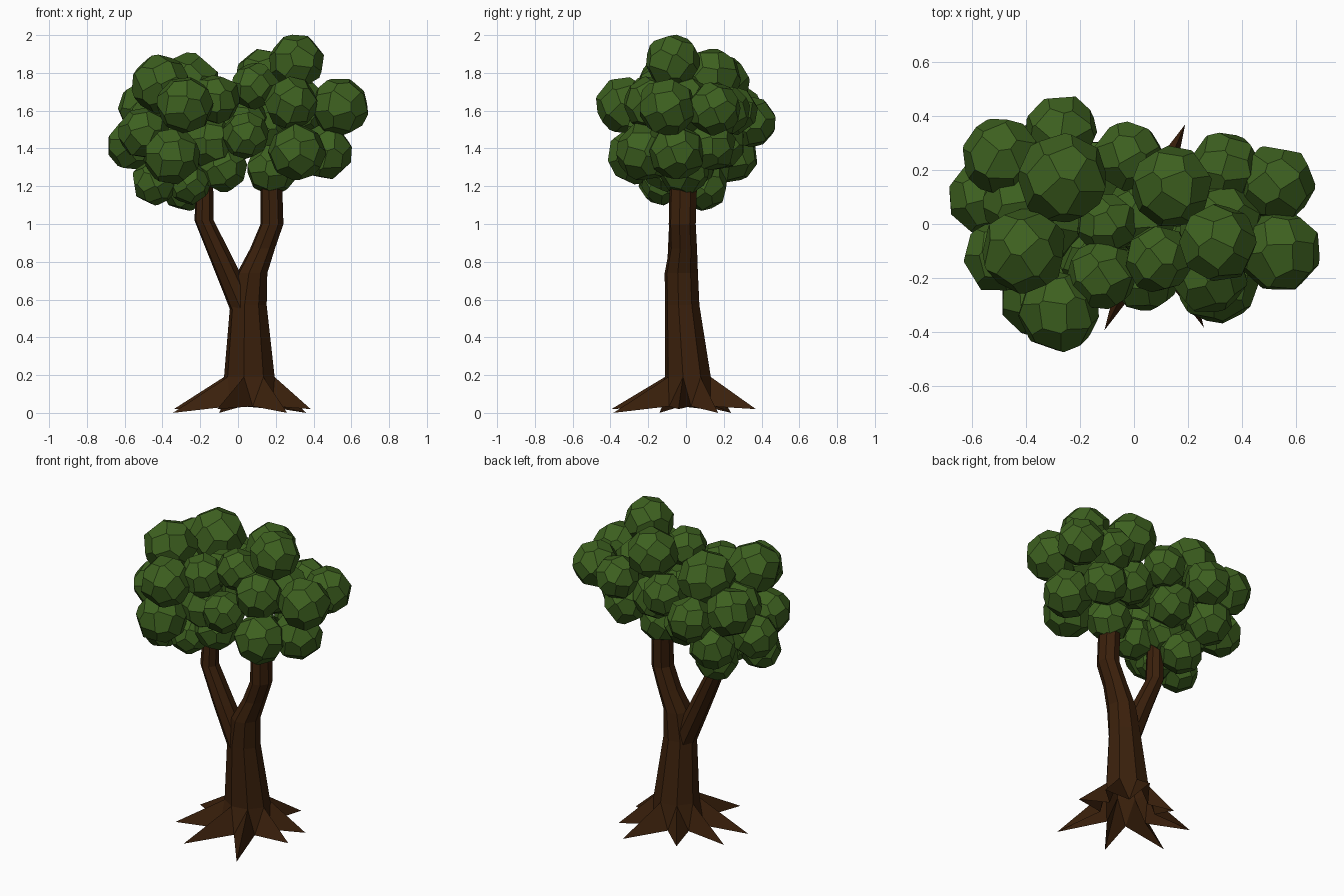
import bpy, bmesh, math, random
from mathutils import Vector, Euler

if "Cube" in bpy.data.objects:
    bpy.data.objects.remove(bpy.data.objects["Cube"])

random.seed(4)


def material(name, color):
    m = bpy.data.materials.new(name)
    m.diffuse_color = (*color, 1)
    m.use_nodes = True
    m.node_tree.nodes["Principled BSDF"].inputs["Base Color"].default_value = m.diffuse_color
    return m


BARK = material("brown bark", (0.043, 0.0145, 0.0035))
LEAF = material("green leaves", (0.047, 0.118, 0.014))


def finish(bm, name, mat):
    bmesh.ops.recalc_face_normals(bm, faces=bm.faces)
    me = bpy.data.meshes.new(name)
    bm.to_mesh(me)
    bm.free()
    me.materials.append(mat)
    ob = bpy.data.objects.new(name, me)
    bpy.context.collection.objects.link(ob)
    return ob


def ring(bm, x, y, z, rx, ry, n=8, phase=math.radians(-12)):
    return [bm.verts.new((x + rx * math.cos(phase + math.tau * i / n),
                          y + ry * math.sin(phase + math.tau * i / n), z)) for i in range(n)]


def tube(bm, sections):
    """Loft eight-sided rings, open at the bottom, capped on top."""
    rings = [ring(bm, *s) for s in sections]
    for a, b in zip(rings, rings[1:]):
        for i in range(8):
            j = (i + 1) % 8
            bm.faces.new((a[i], a[j], b[j], b[i]))
    bm.faces.new(rings[-1])
    return rings[0]


# Trunk running into the right branch: x, y, z, rx, ry
bm = bmesh.new()
base = tube(bm, [(0.06, 0.01, 0.19, 0.137, 0.124), (0.055, -0.02, 0.57, 0.099, 0.093),
                 (0.075, -0.025, 0.74, 0.082, 0.09), (0.13, -0.015, 0.87, 0.067, 0.075),
                 (0.18, -0.02, 1.0, 0.062, 0.073), (0.175, -0.012, 1.3, 0.057, 0.075)])

# Roots: pointed tips with valleys between them, open underneath
tips = [(0.385, -0.04), (0.36, 0.17), (0.19, 0.37), (-0.1, 0.24),
        (-0.34, 0.1), (-0.345, -0.14), (-0.11, -0.395), (0.26, -0.385)]
tip_v = [bm.verts.new((x, y, 0.0 if i % 2 else 0.02)) for i, (x, y) in enumerate(tips)]
valley = ring(bm, 0.05, 0.0, 0.035, 0.16, 0.155, phase=math.radians(10))
for i in range(8):
    j = (i + 1) % 8
    bm.faces.new((base[i], tip_v[i], valley[i]))
    bm.faces.new((base[i], valley[i], base[j]))
    bm.faces.new((base[j], valley[i], tip_v[j]))
finish(bm, "trunk_and_roots", BARK)

# Left branch
bm = bmesh.new()
tube(bm, [(0.035, -0.02, 0.54, 0.076, 0.08), (-0.08, -0.03, 0.8, 0.064, 0.07),
          (-0.18, -0.03, 1.02, 0.052, 0.06), (-0.175, -0.02, 1.25, 0.044, 0.052)])
finish(bm, "left_branch", BARK)


def leaf_ball(n=26):
    """Faceted ball of n flat faces, each touching a sphere at evenly spread points."""
    pts = bmesh.new()
    for i in range(n):
        h = 1 - (2 * i + 1) / n
        a = i * math.pi * (3 - math.sqrt(5))
        s = math.sqrt(1 - h * h)
        pts.verts.new((s * math.cos(a), s * math.sin(a), h))
    bmesh.ops.convex_hull(pts, input=pts.verts[:])
    pts.normal_update()
    ball = bmesh.new()
    for f in pts.faces:
        ball.verts.new(f.normal / f.normal.dot(f.verts[0].co))
    pts.free()
    bmesh.ops.remove_doubles(ball, verts=ball.verts[:], dist=0.01)
    bmesh.ops.convex_hull(ball, input=ball.verts[:])
    bmesh.ops.dissolve_limit(ball, angle_limit=math.radians(6),
                             verts=ball.verts[:], edges=ball.edges[:])
    return ball


# Leaf clumps: x, y, z, radius
def crown(name, clumps):
    bm = bmesh.new()
    ball = leaf_ball()
    for x, y, z, r in clumps:
        turn = Euler([random.uniform(0, math.tau) for _ in range(3)]).to_matrix()
        new = {v: bm.verts.new(turn @ v.co * r * 0.945 + Vector((x, y, z))) for v in ball.verts}
        for f in ball.faces:
            bm.faces.new([new[v] for v in f.verts])
    ball.free()
    finish(bm, name, LEAF)


crown("left_crown", [
    (-0.28, -0.325, 1.63, 0.145), (-0.35, -0.27, 1.36, 0.145), (-0.50, -0.12, 1.48, 0.13),
    (-0.41, -0.10, 1.74, 0.15), (-0.265, 0.17, 1.74, 0.16), (-0.56, 0.10, 1.42, 0.13),
    (-0.44, -0.13, 1.22, 0.115), (-0.28, 0.09, 1.20, 0.125), (-0.08, -0.10, 1.30, 0.125),
    (-0.15, -0.12, 1.43, 0.13), (-0.12, -0.19, 1.66, 0.125), (-0.27, 0.345, 1.54, 0.13),
    (-0.49, 0.25, 1.61, 0.14), (-0.10, 0.0, 1.64, 0.11), (-0.36, 0.24, 1.36, 0.135),
    (-0.13, 0.18, 1.42, 0.13), (-0.32, 0.02, 1.45, 0.15), (-0.26, -0.12, 1.22, 0.11),
    (-0.42, 0.08, 1.57, 0.14), (-0.20, 0.04, 1.32, 0.12)])
crown("right_crown", [
    (0.04, -0.20, 1.47, 0.12), (0.31, -0.22, 1.38, 0.145), (0.46, -0.05, 1.38, 0.14),
    (0.28, -0.19, 1.64, 0.135), (0.31, -0.07, 1.86, 0.14), (0.54, -0.10, 1.62, 0.148),
    (0.53, 0.15, 1.61, 0.135), (0.09, -0.13, 1.73, 0.12), (0.14, 0.14, 1.78, 0.145),
    (0.34, 0.21, 1.60, 0.125), (-0.02, 0.25, 1.60, 0.125), (0.18, -0.01, 1.29, 0.13),
    (0.33, 0.13, 1.42, 0.13), (0.13, 0.12, 1.50, 0.13), (0.32, 0.0, 1.62, 0.15),
    (0.02, 0.03, 1.55, 0.13)])
